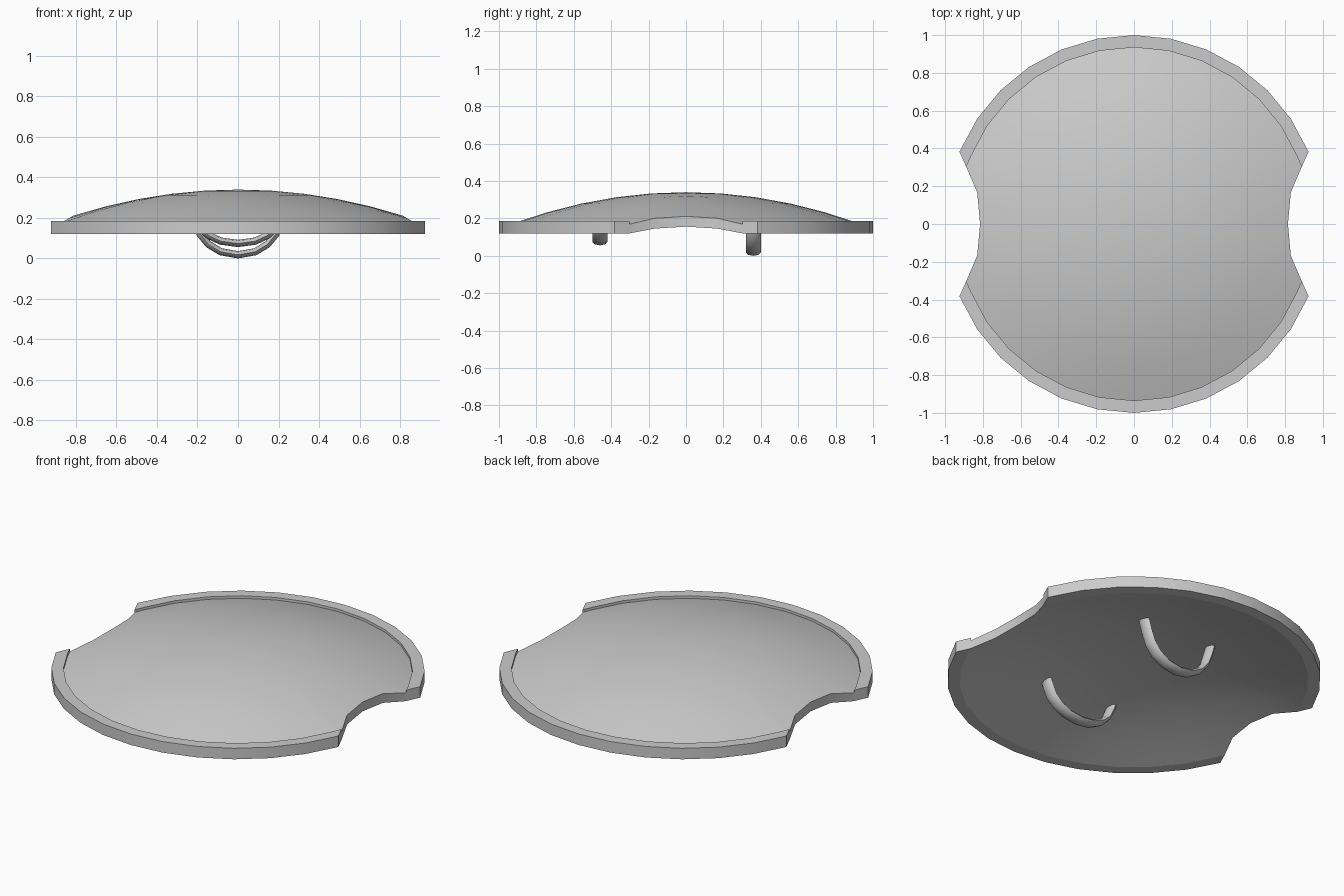
import bpy, bmesh, math
from mathutils import Vector

if "Cube" in bpy.data.objects:
    bpy.data.objects.remove(bpy.data.objects["Cube"])

RIM_IN, RIM_TOP, RIM_BOTTOM, THICK = 0.935, 0.185, 0.12, 0.055
CURVE = 0.17 / RIM_IN ** 2


def dome_z(r):
    return 0.34 - CURVE * r * r


def finish(name, bm, angle=30):
    bmesh.ops.remove_doubles(bm, verts=bm.verts, dist=1e-5)
    bmesh.ops.recalc_face_normals(bm, faces=bm.faces)
    mesh = bpy.data.meshes.new(name)
    bm.to_mesh(mesh)
    bm.free()
    ob = bpy.data.objects.new(name, mesh)
    bpy.context.collection.objects.link(ob)
    bpy.ops.object.select_all(action='DESELECT')
    bpy.context.view_layer.objects.active = ob
    ob.select_set(True)
    bpy.ops.object.shade_smooth_by_angle(angle=math.radians(angle))
    return ob


def skin(bm, rows, closed_rows):
    n = len(rows[0])
    for i in range(len(rows) - (0 if closed_rows else 1)):
        a, b = rows[i], rows[(i + 1) % len(rows)]
        for j in range(n):
            k = (j + 1) % n
            bm.faces.new((a[j], a[k], b[k], b[j]))


# Panel outline: 32-sided circle with a shallow notch on each side
cut = Vector((0.888, 0.302))
quarter = [Vector((0.815, 0)), Vector((0.83, 0.167)), cut]
quarter += [Vector((math.cos(a), math.sin(a))) * RIM_IN
            for a in (math.pi * k / 16 for k in range(2, 9))]
half = quarter + [Vector((-p.x, p.y)) for p in quarter[-2::-1]]
outline = half + [Vector((p.x, -p.y)) for p in half[-2:0:-1]]

# Curved panel of even thickness
bm = bmesh.new()
steps = [0.2, 0.4, 0.6, 0.8, 1.0]


def ring(t, drop):
    return [bm.verts.new((p.x * t, p.y * t,
                          max(dome_z(p.length * t) - drop, RIM_BOTTOM if drop else 0)))
            for p in outline]


rows = [ring(t, 0) for t in steps] + [ring(t, THICK) for t in reversed(steps)]
skin(bm, rows, False)
for row, z in ((rows[0], dome_z(0)), (rows[-1], dome_z(0) - THICK)):
    c = bm.verts.new((0, 0, z))
    for j in range(len(row)):
        bm.faces.new((c, row[j], row[(j + 1) % len(row)]))
finish("shield_panel", bm)

# Raised rim arcs, front and back, tapering to the notch corners
for name, s in (("back_rim", 1), ("front_rim", -1)):
    bm = bmesh.new()
    sections = []
    for k in range(2, 15):
        a = math.pi * k / 16
        d = Vector((math.cos(a), math.sin(a) * s))
        sections.append([bm.verts.new((d.x * r, d.y * r, z)) for r, z in
                         ((RIM_IN, RIM_TOP), (1, RIM_TOP), (1, RIM_BOTTOM), (RIM_IN, RIM_BOTTOM))])
    skin(bm, sections, False)
    for sec, sx in ((sections[0], 1), (sections[-1], -1)):
        top = bm.verts.new((cut.x * sx, cut.y * s, RIM_TOP))
        low = bm.verts.new((cut.x * sx, cut.y * s, RIM_BOTTOM))
        bm.faces.new((sec[0], sec[1], top))
        bm.faces.new((sec[2], sec[3], low))
        bm.faces.new((sec[1], sec[2], low, top))
        bm.faces.new((sec[3], sec[0], top, low))
    finish(name, bm)

# Strap handles underneath: flattened tube swept along a U path
side = [(0, 0.018), (0.085, 0.033), (0.145, 0.069), (0.187, 0.12), (0.21, 0.18), (0.235, 0.262)]
path = [(-x, z) for x, z in side[:0:-1]] + side


def handle(name, y, low):
    bm = bmesh.new()
    pts = [Vector((x, y, low + z * (0.262 - low) / 0.262)) for x, z in path]
    rings = []
    for i, p in enumerate(pts):
        t = (pts[min(i + 1, len(pts) - 1)] - pts[max(i - 1, 0)]).normalized()
        nrm = Vector((-t.z, 0, t.x))
        rings.append([bm.verts.new(p + nrm * 0.018 * math.sin(a) + Vector((0, 0.04 * math.cos(a), 0)))
                      for a in (math.tau * k / 8 for k in range(8))])
    skin(bm, rings, False)
    bm.faces.new(rings[0])
    bm.faces.new(rings[-1])
    finish(name, bm, 60)


handle("back_handle", 0.36, 0.0)
handle("front_handle", -0.46, 0.06)
